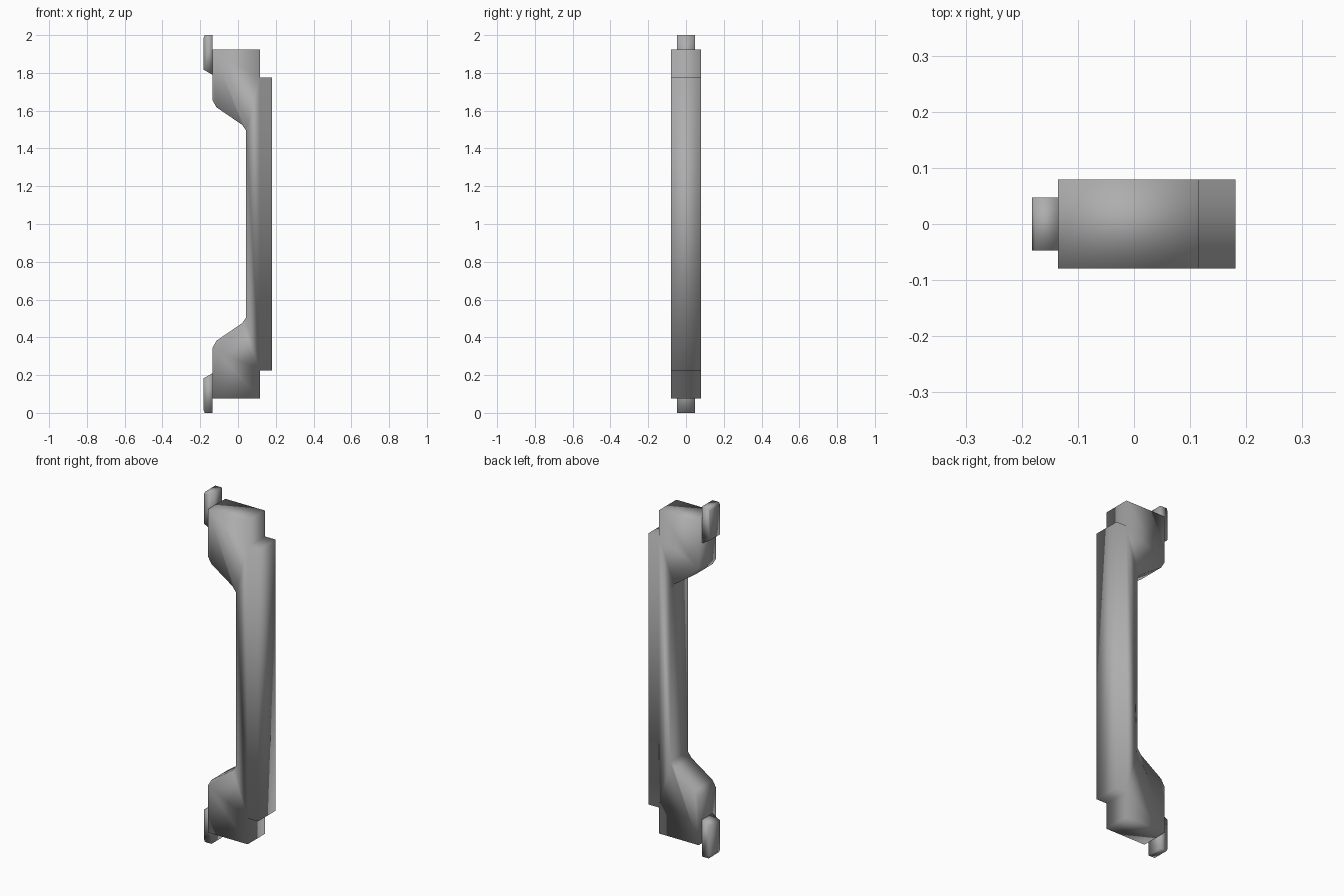
import bpy
import bmesh

if "Cube" in bpy.data.objects:
    bpy.data.objects.remove(bpy.data.objects["Cube"])

MID = 1.0

# Dark grey finish
grey = bpy.data.materials.new("dark_grey")
grey.diffuse_color = (0.42, 0.42, 0.42, 1)
grey.use_nodes = True
grey.node_tree.nodes["Principled BSDF"].inputs["Base Color"].default_value = grey.diffuse_color


def mirrored(half):
    """Close an upper half profile with its reflection below mid height."""
    return half + [(x, 2 * MID - z) for x, z in reversed(half)]


def extrude_profile(name, profile, half_width):
    """Extrude an x-z outline along y into a smooth-shaded solid."""
    bm = bmesh.new()
    face = bm.faces.new([bm.verts.new((x, -half_width, z)) for x, z in profile])
    geom = bmesh.ops.extrude_face_region(bm, geom=[face])["geom"]
    verts = [v for v in geom if isinstance(v, bmesh.types.BMVert)]
    bmesh.ops.translate(bm, verts=verts, vec=(0, 2 * half_width, 0))
    bmesh.ops.recalc_face_normals(bm, faces=bm.faces)
    for f in bm.faces:
        f.smooth = True
    mesh = bpy.data.meshes.new(name)
    bm.to_mesh(mesh)
    bm.free()
    mesh.materials.append(grey)
    obj = bpy.data.objects.new(name, mesh)
    bpy.context.collection.objects.link(obj)
    return obj


# Handle body: grip rail with a thick angled foot at each end
handle_half = [
    (0.043, 1.495), (0.022, 1.525), (-0.113, 1.617), (-0.135, 1.655),
    (-0.135, 1.923), (0.116, 1.923), (0.116, 1.775), (0.181, 1.775),
]
extrude_profile("handle_body", mirrored(handle_half), 0.079)

# Mounting tabs: narrow plates behind each foot, reaching past its end
tab = [(-0.135, 1.79), (-0.182, 1.817), (-0.182, 1.985), (-0.176, 2.0), (-0.135, 2.0)]
extrude_profile("upper_mounting_tab", tab, 0.047)
extrude_profile("lower_mounting_tab", [(x, 2 * MID - z) for x, z in tab], 0.047)
